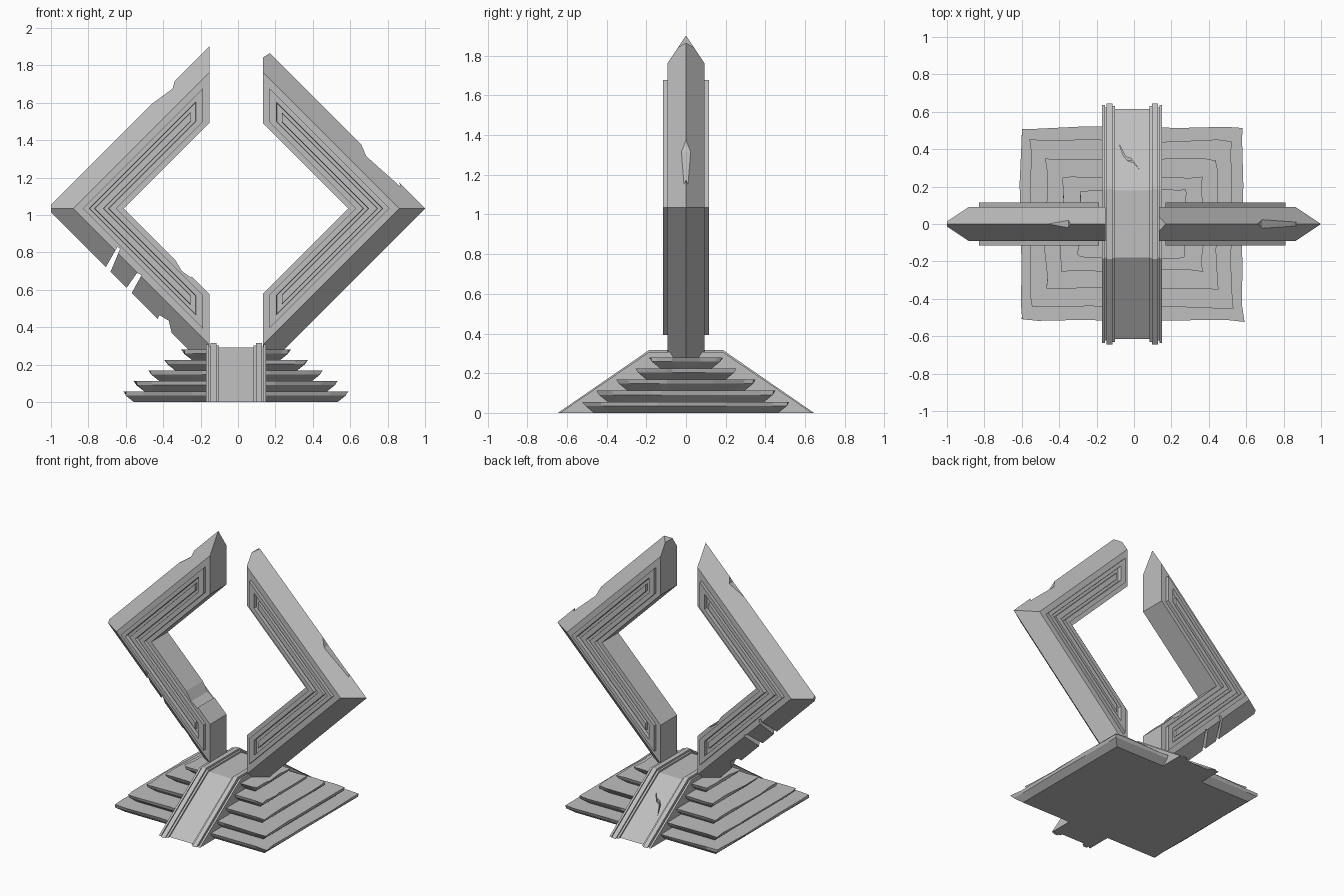
import bpy, bmesh, random
from mathutils import Vector

random.seed(4)
if "Cube" in bpy.data.objects:
    bpy.data.objects.remove(bpy.data.objects["Cube"])

stone = bpy.data.materials.new("grey stone")
stone.use_nodes = True
GREY = (0.52, 0.52, 0.52, 1)
stone.diffuse_color = GREY
stone.node_tree.nodes["Principled BSDF"].inputs["Base Color"].default_value = GREY
stone.node_tree.nodes["Principled BSDF"].inputs["Roughness"].default_value = 0.9

CX, CZ = -0.01, 1.035  # centre of the split diamond


def build(name, verts, faces):
    bm = bmesh.new()
    vs = [bm.verts.new(v) for v in verts]
    for f in faces:
        bm.faces.new([vs[i] for i in f])
    bmesh.ops.recalc_face_normals(bm, faces=bm.faces)
    me = bpy.data.meshes.new(name)
    bm.to_mesh(me)
    bm.free()
    me.materials.append(stone)
    ob = bpy.data.objects.new(name, me)
    bpy.context.collection.objects.link(ob)
    return ob


def skin(name, rings, loop=False):
    """Join rings of equal length; cap the ends unless the rings loop."""
    n = len(rings[0])
    verts = [v for r in rings for v in r]
    faces = []
    for k in range(len(rings) if loop else len(rings) - 1):
        a, b = k * n, (k + 1) % len(rings) * n
        faces += [(a + i, a + (i + 1) % n, b + (i + 1) % n, b + i) for i in range(n)]
    if not loop:
        faces += [tuple(range(n))[::-1], tuple(range(len(verts) - n, len(verts)))]
    return build(name, verts, faces)


def prism(name, poly, axis, lo, hi):
    """Extrude a 2D polygon along one axis."""
    def put(p, t):
        v = list(p)
        v.insert(axis, t)
        return Vector(v)
    return skin(name, [[put(p, t) for p in poly] for t in (lo, hi)])


def elbow(name, side, section, end):
    """Sweep a (distance, y) section round one corner of the diamond."""
    def station(k):
        ring = []
        for d, y in section:
            x = d if k == 0 else end
            ring.append(Vector((CX + side * x, y, CZ + k * (d - x))))
        return ring
    return skin(name, [station(k) for k in (1, 0, -1)])


def chevron(side, d_in, d_out, end, y):
    pts = [(end, d_out - end), (d_out, 0), (end, end - d_out),
           (end, end - d_in), (d_in, 0), (end, d_in - end)]
    return [Vector((CX + side * x, y, CZ + z)) for x, z in pts]


def carve(targets, cutters):
    """Cut every target by every cutter, bake the result, drop the cutters."""
    for ob in targets:
        for c in cutters:
            m = ob.modifiers.new("chip", "BOOLEAN")
            m.operation, m.object, m.solver = "DIFFERENCE", c, "EXACT"
        bpy.context.view_layer.update()
        dg = bpy.context.evaluated_depsgraph_get()
        baked = bpy.data.meshes.new_from_object(ob.evaluated_get(dg))
        ob.modifiers.clear()
        ob.data = baked
    for c in cutters:
        bpy.data.objects.remove(c)


# Chips and cracks of each arm, as outlines seen from the front
CHIPS = {
    -1: [[(-1, .9), (-1, 1.2), (-1.1, 1.2), (-1.1, .9)],
         [(-.73, .68), (-.68, .70), (-.63, .82), (-.645, .83), (-.69, .75)],
         [(-.61, .59), (-.57, .58), (-.515, .68), (-.54, .69)],
         [(-.45, .40), (-.42, .465), (-.37, .435), (-.35, .35)],
         [(-.55, 1.53), (-.35, 1.675), (-.335, 1.73), (-.5, 1.7)],
         [(-.36, .80), (-.30, .70), (-.25, .665), (-.22, .75)]],
    1: [[(.66, 1.375), (.685, 1.315), (.87, 1.15), (.8, 1.35)],
        [(.1, 1.825), (.13, 1.84), (.17, 1.865), (.2, 1.95), (.1, 1.95)]],
}

# Two bent arms with framed relief panels on front and back
for side, word in ((-1, "right"), (1, "left")):
    parts = [elbow(word + "_arm", side,
                   [(.6, -.092), (.872, -.092), (1.01, 0), (.872, .092), (.6, .092)], .143)]
    for face, where in ((-1, "front"), (1, "back")):
        tag = f"{word}_{where}_"
        lo, hi = face * .08, face * .116
        parts.append(skin(tag + "panel_frame",
                          [chevron(side, .64, .82, .178, lo),
                           chevron(side, .64, .82, .178, hi),
                           chevron(side, .68, .785, .215, hi),
                           chevron(side, .685, .78, .22, lo)], loop=True))
        top = face * .112
        parts.append(elbow(tag + "panel_bar", side,
                           [(.705, lo), (.76, lo), (.755, top), (.71, top)], .245))
    carve(parts, [prism("chip", p, 1, -.3, .3) for p in CHIPS[side]])


# Worn stepped base, each step undercut
def outline(x0, x1, y, z, wear):
    corners = [(x0, -y), (x1, -y), (x1, y), (x0, y)]
    ring = []
    for i, a in enumerate(corners):
        b = corners[(i + 1) % 4]
        for t in (0, .08, .3, .36, .7, .93):
            p = Vector(a).lerp(Vector(b), t)
            j = random.uniform(-wear, wear * .3)
            s = 1 + j / max(abs(x1), y)
            ring.append(Vector((p.x * s, p.y * s, z)))
    return ring


STEPS = [(-.612, .587, .52), (-.555, .53, .45), (-.475, .45, .35),
         (-.39, .37, .255), (-.3, .28, .185)]
for i, (x0, x1, y) in enumerate(STEPS):
    z = i * .056
    skin(f"step_{i + 1}", [outline(x0 + .055, x1 - .055, y - .055, z, 0),
                           outline(x0 + .012, x1 - .012, y - .012, z + .035, .004),
                           outline(x0, x1, y, z + .056, .014)])


# Ramp over the steps, with layered side rails
def ramp(name, x0, x1, foot, top, height):
    return prism(name, [(-foot, 0), (foot, 0), (top, height), (-top, height)], 0, x0, x1)


deck = ramp("ramp_deck", CX - .098, CX + .098, .615, .18, .292)
CRACK = [(-.08, .43), (-.045, .36), (-.015, .35), (.03, .29), (-.005, .33),
         (-.03, .335), (-.055, .36)]
carve([deck], [prism("crack", CRACK, 2, .06, .4)])

RAIL = [("inner_strip", .092, .108, .632, .183, .303),
        ("ridge", .106, .138, .645, .187, .316),
        ("groove", .136, .147, .622, .18, .296),
        ("outer_strip", .146, .16, .636, .184, .308)]
for side, word in ((-1, "right"), (1, "left")):
    for part, a, b, foot, top, height in RAIL:
        ramp(f"{word}_rail_{part}", CX + side * a, CX + side * b, foot, top, height)
